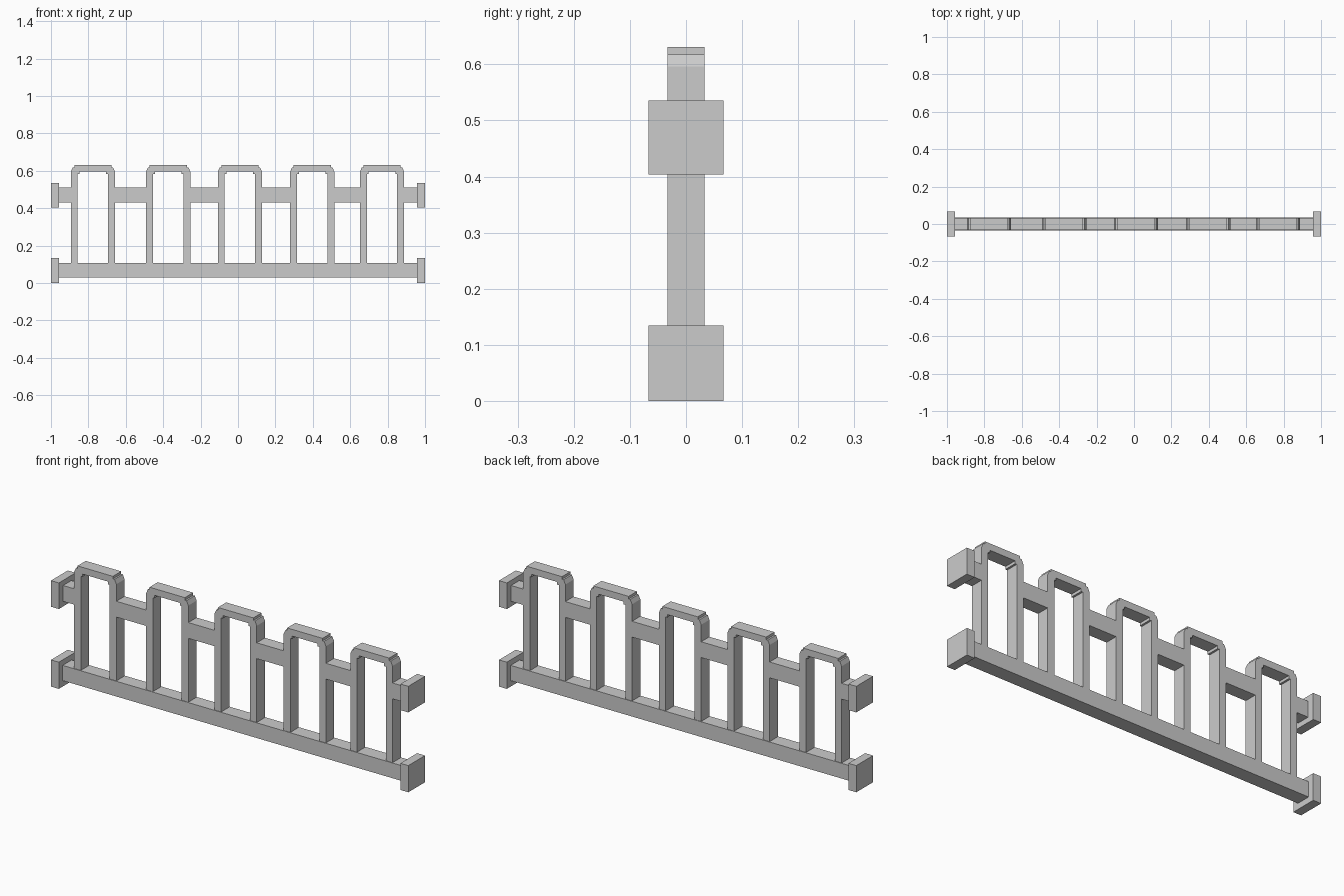
import bpy
import bmesh

cube = bpy.data.objects.get("Cube")
if cube:
    bpy.data.objects.remove(cube, do_unlink=True)

# One plain grey for the whole railing
grey = bpy.data.materials.new("light grey")
grey.use_nodes = True
COLOR = (0.6, 0.6, 0.6, 1)
grey.diffuse_color = COLOR
grey.node_tree.nodes["Principled BSDF"].inputs["Base Color"].default_value = COLOR


def extrude_profile(name, outline, depth):
    """Extrude an x-z outline along y, centred on y = 0."""
    bm = bmesh.new()
    face = bm.faces.new([bm.verts.new((x, -depth / 2, z)) for x, z in outline])
    out = bmesh.ops.extrude_face_region(bm, geom=[face])
    moved = [v for v in out["geom"] if isinstance(v, bmesh.types.BMVert)]
    bmesh.ops.translate(bm, verts=moved, vec=(0, depth, 0))
    bmesh.ops.recalc_face_normals(bm, faces=bm.faces)
    mesh = bpy.data.meshes.new(name)
    bm.to_mesh(mesh)
    bm.free()
    mesh.materials.append(grey)
    obj = bpy.data.objects.new(name, mesh)
    bpy.context.collection.objects.link(obj)
    return obj


def block(name, x0, x1, z0, z1, depth):
    return extrude_profile(name, [(x0, z0), (x1, z0), (x1, z1), (x0, z1)], depth)


HALF = 0.118        # half width of a hoop
LEG = 0.037         # leg thickness
BAR = 0.066         # depth of the hoops and upper rail
CAP_IN = 0.956      # inner face of the end caps
RAIL_TOP = 0.107
CENTRES = [-0.776, -0.373, 0.01, 0.397, 0.77]

# Lower rail
block("lower_rail", -CAP_IN, CAP_IN, 0.03, RAIL_TOP, 0.072)

# End caps
for side, s in (("left", 1), ("right", -1)):
    for level, z0, z1 in (("lower", 0, 0.135), ("upper", 0.404, 0.536)):
        block(f"{level}_{side}_cap", *sorted((s * CAP_IN, s)), z0, z1, 0.134)

# Hoops: half outline from outer foot to crown, mirrored, then back inside
inner = HALF - LEG
outer_half = [(HALF, RAIL_TOP), (HALF, 0.596), (HALF - 0.01, 0.618),
              (HALF - 0.019, 0.618), (HALF - 0.019, 0.631)]
inner_half = [(inner, RAIL_TOP), (inner, 0.583), (inner - 0.01, 0.583),
              (inner - 0.01, 0.597)]


def mirrored(half):
    return half + [(-x, z) for x, z in reversed(half)]


arch = mirrored(outer_half) + mirrored(inner_half)[::-1]
for i, cx in enumerate(CENTRES):
    extrude_profile(f"hoop_{i + 1}", [(cx + x, z) for x, z in arch], BAR)

# Upper rail pieces fill the gaps between hoops and end caps
starts = [-CAP_IN] + [c + HALF for c in CENTRES]
ends = [c - HALF for c in CENTRES] + [CAP_IN]
for i, (x0, x1) in enumerate(zip(starts, ends)):
    block(f"upper_rail_{i + 1}", x0, x1, 0.43, 0.51, BAR)
